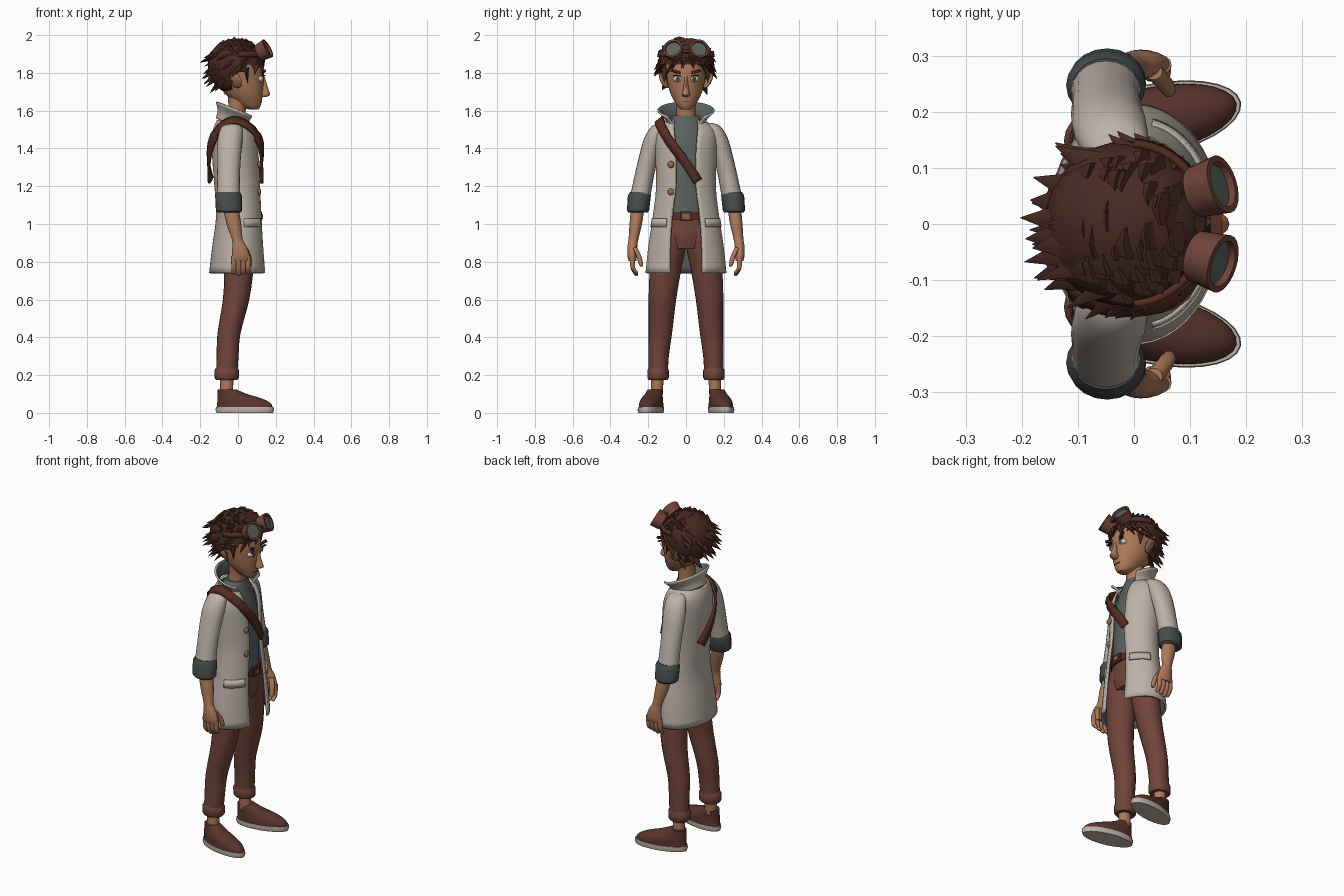
import bpy, bmesh, math, random
from mathutils import Matrix, Vector, Euler

if "Cube" in bpy.data.objects:
    bpy.data.objects.remove(bpy.data.objects["Cube"])
random.seed(4)
TAU = math.tau


def material(name, r, g, b):
    mat = bpy.data.materials.new(name)
    mat.use_nodes = True
    mat.diffuse_color = (r, g, b, 1)
    shader = mat.node_tree.nodes["Principled BSDF"]
    shader.inputs["Base Color"].default_value = (r, g, b, 1)
    shader.inputs["Roughness"].default_value = .8
    return mat


skin = material("warm skin", .42, .19, .1)
hair = material("dark brown hair", .065, .023, .017)
cream = material("cream cloth", .5, .44, .385)
grey = material("grey green cloth", .105, .122, .112)
cuff_grey = material("dark slate cuff", .06, .072, .07)
rust = material("rust trousers", .165, .058, .042)
leather = material("brown leather", .09, .027, .018)
shoe_brown = material("shoe brown", .1, .034, .026)
copper = material("copper", .32, .13, .06)
white = material("eye white", .6, .58, .55)


def finish(name, bm, mats, mirror=False, thickness=0, normals=True):
    """Turn a bmesh into a smooth object, optionally mirrored or thickened."""
    if normals:
        bmesh.ops.recalc_face_normals(bm, faces=bm.faces)
    mesh = bpy.data.meshes.new(name)
    bm.to_mesh(mesh)
    bm.free()
    obj = bpy.data.objects.new(name, mesh)
    bpy.context.collection.objects.link(obj)
    for mat in mats:
        mesh.materials.append(mat)
    if thickness:
        mod = obj.modifiers.new("Thickness", "SOLIDIFY")
        mod.thickness, mod.offset = thickness, -1
        mod.material_offset = len(mats) - 1
    if mirror:
        mod = obj.modifiers.new("Mirror", "MIRROR")
        mod.use_axis = (False, True, False)
        mod.use_clip = False
    return obj


def spline(rows, steps):
    """Catmull-Rom interpolation between rows of numbers."""
    out = []
    for i in range(len(rows) - 1):
        a, b, c, d = (rows[max(0, min(len(rows) - 1, i + k))] for k in (-1, 0, 1, 2))
        for s in range(steps):
            t = s / steps
            out.append([q + t / 2 * (r - p + t * (2 * p - 5 * q + 4 * r - u + t * (3 * (q - r) + u - p)))
                        for p, q, r, u in zip(a, b, c, d)])
    return out + [list(rows[-1])]


def loft(name, rows, mat, mirror=True, n=20, steps=3, turn=0):
    """Closed body from elliptical sections: x, y, z, x radius, y radius."""
    bm = bmesh.new()
    rings = []
    for x, y, z, rx, ry in spline(rows, steps):
        ring = []
        for j in range(n):
            p = Vector((rx * math.cos(TAU * j / n), ry * math.sin(TAU * j / n), 0))
            p.rotate(Euler((0, 0, turn)))
            ring.append(bm.verts.new(p + Vector((x, y, z))))
        rings.append(ring)
    for a, b in zip(rings, rings[1:]):
        for j in range(n):
            k = (j + 1) % n
            bm.faces.new((a[j], a[k], b[k], b[j]))
    bm.faces.new(rings[0][::-1])
    bm.faces.new(rings[-1])
    return finish(name, bm, [mat], mirror)


def sheet(name, rows, mats, thickness, mirror=False, n=40, steps=3):
    """Open cloth arc from rows: x, z, x radius, y radius, start, end, slope."""
    bm = bmesh.new()
    grid = []
    for x, z, rx, ry, t0, t1, slope in spline(rows, steps):
        angles = [t0 + (t1 - t0) * j / n for j in range(n + 1)]
        grid.append([bm.verts.new((x + rx * math.cos(t), ry * math.sin(t), z - slope * math.cos(t)))
                     for t in angles])
    for a, b in zip(grid, grid[1:]):
        for j in range(n):
            bm.faces.new((a[j], a[j + 1], b[j + 1], b[j]))
    return finish(name, bm, mats, mirror, thickness, normals=False)


def place(loc, scale, rot=(0, 0, 0)):
    return Matrix.LocRotScale(Vector(loc), Euler(rot), Vector(scale))


def ball(name, loc, scale, mat, mirror=True, rot=(0, 0, 0)):
    bm = bmesh.new()
    bmesh.ops.create_uvsphere(bm, u_segments=16, v_segments=10, radius=1, matrix=place(loc, scale, rot))
    return finish(name, bm, [mat], mirror)


def box(name, loc, scale, mat, mirror=False, rot=(0, 0, 0)):
    bm = bmesh.new()
    bmesh.ops.create_cube(bm, size=1, matrix=place(loc, scale, rot))
    return finish(name, bm, [mat], mirror)


# Shoes and ankles
loft("shoe_sole", [(.036, .186, 0, .153, .06), (.036, .186, .015, .158, .064), (.036, .186, .03, .156, .062)],
     cream, turn=.2, steps=1, n=28)
loft("shoe_upper", [(.035, .185, .028, .151, .059), (.032, .184, .05, .145, .058), (.01, .18, .075, .122, .053),
                    (-.03, .17, .1, .08, .045), (-.06, .163, .125, .048, .04)], shoe_brown, turn=.2, n=28)
loft("ankle", [(-.06, .155, .1, .034, .032), (-.06, .15, .21, .036, .033)], skin, steps=1)

# Trousers, with rolled cuffs and belt
loft("trouser_leg", [(-.06, .148, .2, .056, .052), (-.055, .145, .3, .058, .054), (-.048, .136, .42, .061, .062),
                     (-.01, .125, .6, .07, .073), (.005, .108, .76, .078, .083), (.01, .085, .88, .092, .084),
                     (.01, .07, 1.0, .092, .07)], rust)
loft("trouser_cuff", [(-.06, .148, .175, .056, .05), (-.06, .148, .185, .064, .057), (-.06, .148, .225, .065, .057),
                      (-.06, .148, .24, .056, .05)], rust, steps=1)
loft("trouser_hips", [(.01, 0, .87, .085, .12), (.01, 0, .94, .1, .14), (.01, 0, 1.05, .102, .13)], rust, False)
loft("belt", [(.01, 0, 1.02, .112, .136), (.01, 0, 1.06, .11, .135)], leather, False, steps=1, n=32)
box("belt_buckle", (.122, 0, 1.04), (.012, .062, .05), leather)
box("buckle_plate", (.129, 0, 1.04), (.008, .036, .026), copper)

# Shirt
loft("shirt", [(.005, 0, 1.04, .105, .13), (0, 0, 1.2, .105, .13), (-.01, 0, 1.38, .105, .135),
               (-.018, 0, 1.48, .09, .125), (-.015, 0, 1.54, .07, .09), (-.01, 0, 1.575, .055, .065)], grey, False)

# Open coat with standing collar
def coat_row(x, z, rx, ry, gap):
    start = math.asin(gap / ry)
    return x, z, rx, ry, start, TAU - start, 0


sheet("coat", [coat_row(*r) for r in (
    (.002, .74, .155, .215, .085), (.005, .88, .142, .2, .085), (.01, 1.04, .126, .176, .075),
    (0, 1.2, .125, .158, .055), (-.01, 1.36, .127, .163, .055), (-.015, 1.45, .122, .165, .06),
    (-.022, 1.51, .107, .148, .065), (-.027, 1.55, .085, .1, .062))], [cream, grey], .012)
sheet("coat_collar", [(-.018, 1.515, .1, .1, .65, TAU - .65, .045), (-.015, 1.56, .093, .112, .72, TAU - .72, .04),
                      (-.005, 1.6, .112, .152, .78, TAU - .78, .045)], [cream, grey], .01)
sheet("pocket_flap", [(.01, .985, .14, .191, .6, 1.4, 0), (.01, 1.03, .134, .184, .6, 1.4, 0)],
      [cream], .009, True, n=12, steps=1)
for z in (1.17, 1.315):
    ball("coat_button", (.113, -.08, z), (.01, .018, .018), copper, False)

# Sleeves with turned-back cuffs
loft("sleeve", [(-.03, .12, 1.535, .03, .02), (-.033, .14, 1.515, .055, .044), (-.042, .168, 1.45, .066, .055),
                (-.048, .196, 1.36, .064, .052), (-.05, .222, 1.25, .06, .052), (-.05, .245, 1.13, .062, .054)], cream)
loft("sleeve_cuff", [(-.048, .254, 1.06, .058, .05), (-.048, .254, 1.07, .069, .059), (-.05, .247, 1.15, .071, .061),
                     (-.05, .243, 1.17, .06, .052)], cuff_grey, steps=1)

# Forearms and hands
loft("forearm", [(-.042, .254, 1.1, .042, .036), (-.022, .266, 1.0, .039, .033), (-.004, .278, .92, .029, .026),
                 (.008, .284, .88, .038, .026), (.015, .285, .83, .048, .025), (.015, .283, .805, .045, .02)], skin)
for i in range(4):
    x = -.022 + i * .025
    low = .725 + .006 * abs(i - 1)
    loft("finger", [(x, .262, low, .005, .005), (x, .266, low + .01, .012, .012), (x, .282, .77, .0135, .013),
                    (x, .284, .83, .014, .015)], skin, n=10)
loft("thumb", [(.062, .235, .775, .006, .006), (.062, .238, .785, .013, .012), (.055, .25, .83, .015, .014),
               (.035, .272, .875, .016, .015)], skin, n=10)

# Head, neck and face
loft("neck", [(-.012, 0, 1.53, .052, .06), (-.005, 0, 1.6, .046, .05), (0, 0, 1.7, .055, .055)], skin, False)
loft("head", [(.085, 0, 1.605, .022, .022), (.07, 0, 1.618, .046, .04), (.055, 0, 1.64, .069, .056),
              (.035, 0, 1.68, .095, .078), (.018, 0, 1.73, .117, .094), (.006, 0, 1.79, .132, .105),
              (0, 0, 1.85, .13, .11), (-.01, 0, 1.92, .1, .095), (-.02, 0, 1.95, .06, .06)], skin, False, n=28)
loft("nose", [(.135, 0, 1.672, .012, .012), (.143, 0, 1.684, .027, .022), (.14, 0, 1.71, .022, .015),
              (.132, 0, 1.76, .015, .01), (.128, 0, 1.79, .01, .01)], skin, False, n=12)
ball("ear", (-.012, .118, 1.758), (.034, .012, .044), skin, rot=(-.5, 0, .45))
loft("ear_tip", [(-.015, .118, 1.77, .028, .014), (-.02, .135, 1.79, .018, .01), (-.025, .15, 1.812, .003, .003)],
     skin, n=8)
ball("eye", (.12, .044, 1.768), (.016, .026, .016), white, rot=(0, 0, .3))
ball("iris", (.134, .043, 1.768), (.004, .011, .012), cuff_grey, rot=(0, 0, .3))
box("eyelid", (.132, .045, 1.785), (.012, .05, .005), hair, True, (.1, 0, -.3))
box("eyebrow", (.131, .048, 1.805), (.014, .058, .013), hair, True, (.25, 0, -.35))
box("mouth", (.1235, 0, 1.647), (.008, .042, .004), leather)

# Hair cap, cut away around the face and ears
CENTRE = Vector((-.012, 0, 1.845))


def hair_point(n):
    return CENTRE + Vector((n.x * .147, n.y * .148, n.z * (.137 if n.z > 0 else .16)))


def hairline(p):
    return 1.845 if p.x > .05 else 1.8 if p.x > -.03 else 1.69


bm = bmesh.new()
bmesh.ops.create_uvsphere(bm, u_segments=32, v_segments=24, radius=1)
for v in bm.verts:
    v.co = hair_point(v.co)
bmesh.ops.delete(bm, geom=[f for f in bm.faces if f.calc_center_median().z < hairline(f.calc_center_median())],
                 context="FACES")
finish("hair_cap", bm, [hair], normals=False)

# Pointed tufts swept back and down
bm = bmesh.new()


def tuft(base, direction, radius, length):
    turn = direction.to_track_quat("Z", "Y")
    flat = Matrix.Diagonal((1, .6, 1, 1))
    bmesh.ops.create_cone(bm, cap_ends=True, segments=6, radius1=radius, radius2=.001, depth=length, matrix=(
        Matrix.Translation(base + direction * length * .3) @ turn.to_matrix().to_4x4() @ flat))


for i in range(150):
    up = random.uniform(-.75, .97)
    around = random.uniform(0, TAU)
    side = math.sqrt(1 - up * up)
    normal = Vector((side * math.cos(around), side * math.sin(around), up))
    base = hair_point(normal)
    if base.z > hairline(base):
        sweep = Vector((-.55, 0, -.55)) + normal * (.5 if up < .45 else .1)
        tuft(base - normal * .012, sweep.normalized(), random.uniform(.02, .034), random.uniform(.06, .095))
for i in range(9):
    spread = (i - 4) * .026
    base = Vector((.128 - 5 * spread * spread, spread, 1.868))
    tuft(base, Vector((.15, random.uniform(-.5, .5), -.8)).normalized(), .022, .065)
for s in (-1, 1):
    tuft(Vector((.045, s * .113, 1.81)), Vector((.1, s * .05, -1)).normalized(), .022, .08)
finish("hair_tufts", bm, [hair])

# Goggles pushed up on the forehead
bm = bmesh.new()
aim = Vector((.82, .25, .45)).normalized()
bmesh.ops.create_cone(bm, cap_ends=True, segments=24, radius1=.046, radius2=.053, depth=.055,
                      matrix=Matrix.Translation((.135, .064, 1.918)) @ aim.to_track_quat("Z", "Y").to_matrix().to_4x4())
bm.normal_update()
lens = max(bm.faces, key=lambda f: f.calc_center_median().dot(aim))
bmesh.ops.inset_individual(bm, faces=[lens], thickness=.011)
bmesh.ops.inset_individual(bm, faces=[lens], thickness=.002, depth=-.012)
lens.material_index = 1
finish("goggle", bm, [rust, grey], True)
box("goggle_bridge", (.146, 0, 1.918), (.02, .04, .018), leather)
sheet("goggle_strap", [(-.01, 1.885, .15, .153, .4, 1.5, 0), (-.01, 1.915, .143, .148, .4, 1.5, 0)],
      [leather], .012, True, n=16, steps=1)

# Shoulder strap running over one shoulder, front to back
path = spline([(.112, .06, 1.225), (.118, .015, 1.3), (.12, -.035, 1.37), (.108, -.085, 1.44), (.065, -.125, 1.505),
               (-.02, -.138, 1.545), (-.095, -.12, 1.505), (-.137, -.075, 1.42), (-.148, -.01, 1.32),
               (-.138, .06, 1.23)], 4)
path = [Vector(p) for p in path]
bm = bmesh.new()
pairs = []
for i, p in enumerate(path):
    along = path[min(i + 1, len(path) - 1)] - path[max(i - 1, 0)]
    out = p - Vector((-.015, 0 if p.z < 1.47 else -.07, min(p.z, 1.46)))
    across = along.cross(out).normalized() * .025
    pairs.append((bm.verts.new(p + across), bm.verts.new(p - across)))
for (a, b), (c, d) in zip(pairs, pairs[1:]):
    bm.faces.new((a, b, d, c))
finish("shoulder_strap", bm, [leather], thickness=.014, normals=False)
box("strap_buckle", (.124, -.035, 1.37), (.012, .05, .04), leather, rot=(.8, 0, 0))

# Smooth shading with crisp edges
for obj in bpy.context.scene.objects:
    obj.select_set(obj.type == "MESH")
    if obj.type == "MESH":
        bpy.context.view_layer.objects.active = obj
bpy.ops.object.shade_smooth_by_angle(angle=math.radians(40))
